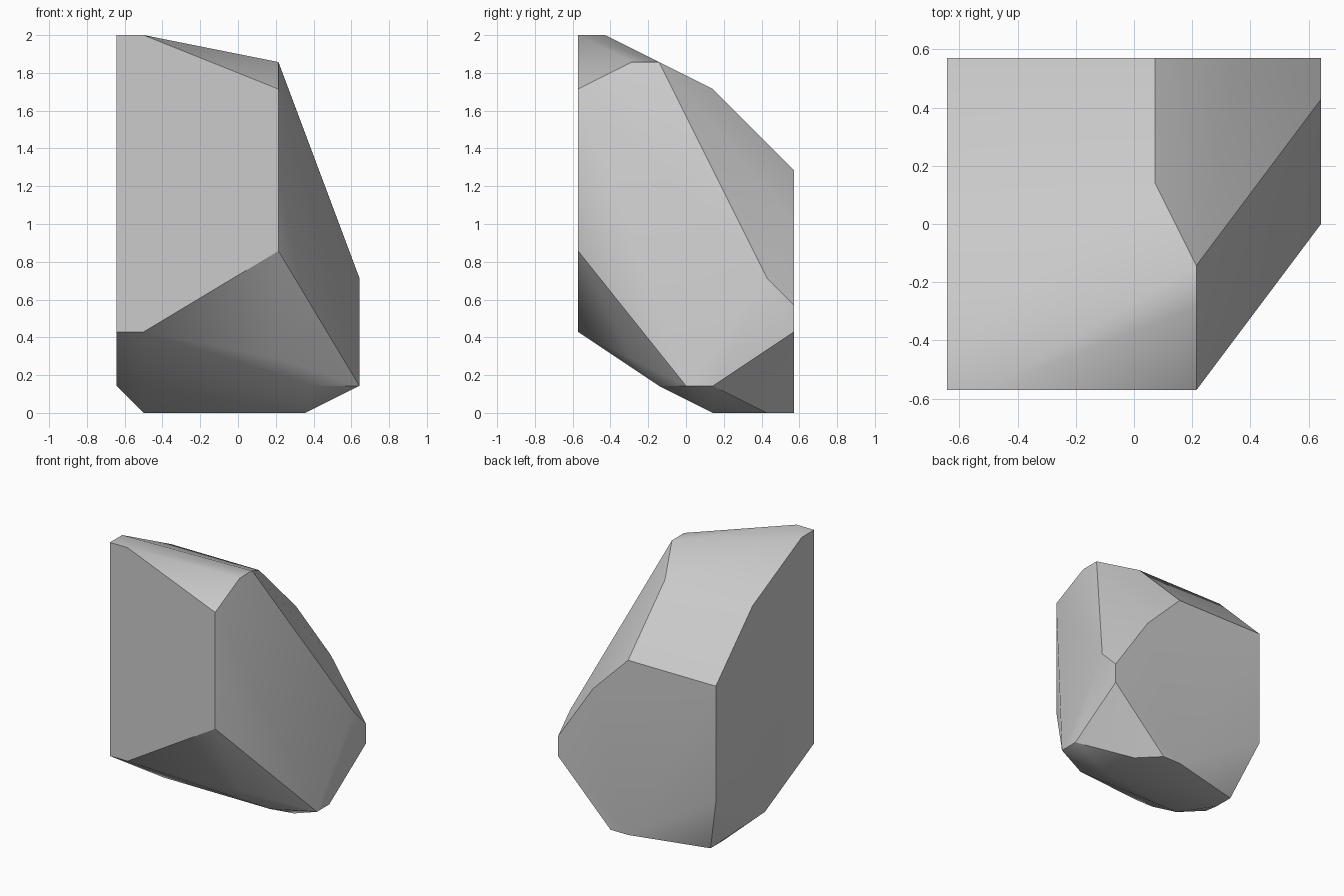
import bpy
import bmesh
from math import radians
from mathutils import Vector

cube = bpy.data.objects.get("Cube")
if cube:
    bpy.data.objects.remove(cube, do_unlink=True)

# The rock is chiselled on a coarse grid: 9 wide, 8 deep, 14 tall
WIDE, DEEP, TALL = 9, 8, 14
CELL = 2 / TALL

# Outlines of the flat cuts on each side
front = [(x, 0, z) for x, z in ((0, 14), (1, 14), (6, 12), (6, 6), (1, 3), (0, 3))]
back = [(x, DEEP, z) for x, z in ((0, 9), (5, 9), (7, 7), (6, 0), (5, 0), (0, 3))]
flat_side = [(0, y, z) for y, z in ((1, 14), (5, 12), (4, 1))]
narrow_side = [(WIDE, y, z) for y, z in ((4, 1), (5, 1), (8, 3), (8, 4), (7, 5))]
underside = [(x, y, 0) for x, y in ((1, 6), (1, 7), (7, 7), (7, 5))]

# Corners of the sloping cuts between them
top_ridge = [(6, 2, 13), (6, 3, 13), (5, 5, 12)]
lower_chamfer = [(1, 3, 1), (7, 3, 1), (6, 2, 2)]


def grey_stone():
    mat = bpy.data.materials.new("grey stone")
    color = (0.6, 0.6, 0.6, 1)
    mat.diffuse_color = color
    mat.use_nodes = True
    shader = next(n for n in mat.node_tree.nodes if n.type == "BSDF_PRINCIPLED")
    shader.inputs["Base Color"].default_value = color
    shader.inputs["Roughness"].default_value = 0.9
    return mat


# Wrap the corners into one solid block
bm = bmesh.new()
corners = front + back + flat_side + narrow_side + underside + top_ridge + lower_chamfer
for x, y, z in corners:
    bm.verts.new(Vector((x - WIDE / 2, y - DEEP / 2, z)) * CELL)
hull = bmesh.ops.convex_hull(bm, input=bm.verts[:])
loose = {v for v in hull["geom_interior"] + hull["geom_unused"]
         if isinstance(v, bmesh.types.BMVert)}
bmesh.ops.delete(bm, geom=list(loose), context="VERTS")

# Merge the triangles of each flat cut
bmesh.ops.dissolve_limit(bm, angle_limit=radians(0.5), verts=bm.verts[:], edges=bm.edges[:])
bmesh.ops.recalc_face_normals(bm, faces=bm.faces[:])

mesh = bpy.data.meshes.new("rock")
bm.to_mesh(mesh)
bm.free()
mesh.materials.append(grey_stone())
rock = bpy.data.objects.new("rock", mesh)
bpy.context.collection.objects.link(rock)

# Soft shading across shallow edges, crisp main edges
bpy.ops.object.select_all(action="DESELECT")
rock.select_set(True)
bpy.context.view_layer.objects.active = rock
bpy.ops.object.shade_smooth_by_angle(angle=radians(30))
